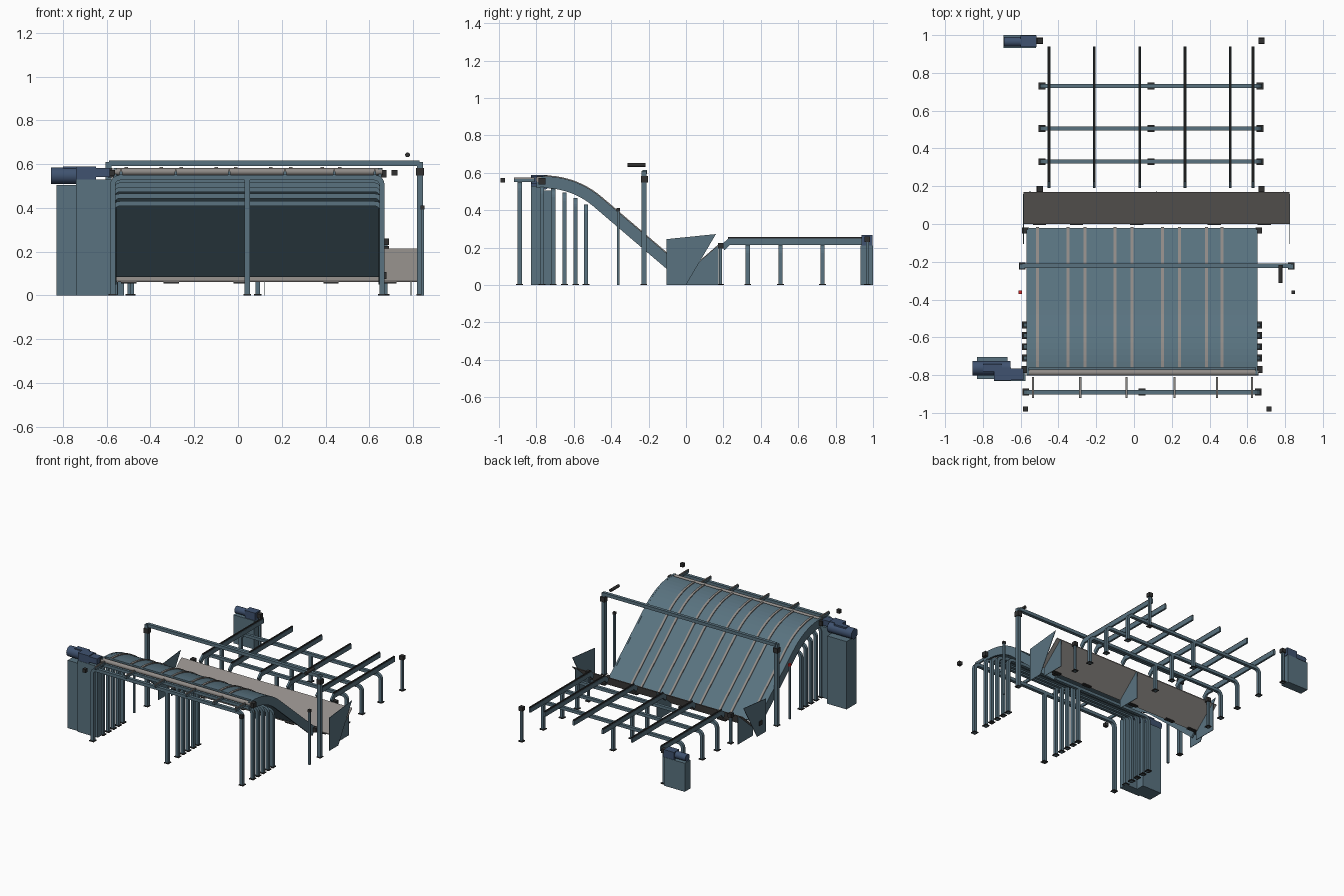
import bpy, bmesh, math
from mathutils import Vector, Matrix

if "Cube" in bpy.data.objects:
    bpy.data.objects.remove(bpy.data.objects["Cube"])


def mat(name, rgb):
    m = bpy.data.materials.new(name)
    m.diffuse_color = (*rgb, 1)
    m.use_nodes = True
    m.node_tree.nodes["Principled BSDF"].inputs["Base Color"].default_value = m.diffuse_color
    return m


BLUE = mat("frame_blue", (0.10, 0.17, 0.215))
NAVY = mat("motor_blue", (0.05, 0.085, 0.16))
DARK = mat("dark_metal", (0.03, 0.03, 0.03))
GREY = mat("grey_metal", (0.28, 0.26, 0.245))
RED = mat("red", (0.6, 0.02, 0.02))


def finish(name, bm, m):
    bmesh.ops.recalc_face_normals(bm, faces=bm.faces)
    me = bpy.data.meshes.new(name)
    bm.to_mesh(me)
    bm.free()
    me.materials.append(m)
    ob = bpy.data.objects.new(name, me)
    bpy.context.collection.objects.link(ob)
    return ob


def box(name, x0, x1, y0, y1, z0, z1, m=BLUE):
    bm = bmesh.new()
    bmesh.ops.create_cube(bm, size=1)
    for v in bm.verts:
        v.co = Vector((x0 + (v.co.x + .5) * (x1 - x0),
                       y0 + (v.co.y + .5) * (y1 - y0),
                       z0 + (v.co.z + .5) * (z1 - z0)))
    return finish(name, bm, m)


def cube(name, x, y, z, s=0.03, m=DARK):
    return box(name, x - s/2, x + s/2, y - s/2, y + s/2, z - s/2, z + s/2, m)


def rod(name, axis, centre, length, r, m, seg=20):
    bm = bmesh.new()
    bmesh.ops.create_cone(bm, cap_ends=True, segments=seg, radius1=r, radius2=r, depth=length)
    turn = Matrix.Rotation(math.pi/2, 4, 'Y' if axis == 'x' else 'X')
    bm.transform(Matrix.Translation(centre) @ turn)
    for f in bm.faces:
        f.smooth = len(f.verts) == 4
    for e in bm.edges:
        e.smooth = all(f.smooth for f in e.link_faces)
    return finish(name, bm, m)


def prism(name, pts, axis, lo, hi, m=BLUE):
    """Extrude a 2D outline: axis x takes (y, z) points, axis y takes (x, z) points."""
    put = (lambda p, t: (t, p[0], p[1])) if axis == 'x' else (lambda p, t: (p[0], t, p[1]))
    bm = bmesh.new()
    a = [bm.verts.new(put(p, lo)) for p in pts]
    b = [bm.verts.new(put(p, hi)) for p in pts]
    bm.faces.new(a)
    bm.faces.new(b)
    for i in range(len(pts)):
        j = (i + 1) % len(pts)
        bm.faces.new((a[i], a[j], b[j], b[i]))
    return finish(name, bm, m)


def post(name, x, y, top, w=0.02):
    box(name, x - w/2, x + w/2, y - w/2, y + w/2, 0, top)
    box(name + "_foot", x - .017, x + .017, y - .017, y + .017, 0, 0.006, DARK)


def support_frame(name, x0, x1, y, top, w=0.022):
    """Bent square tube: two legs with rounded corners, a crossbar and a middle leg."""
    def path(r, d):
        cx0, cx1, cz = x0 + .045, x1 - .045, top - .045
        arcs = [(cx0, math.pi - k*math.pi/10) for k in range(6)] + \
               [(cx1, math.pi/2 - k*math.pi/10) for k in range(6)]
        return [(x0 + d, 0)] + [(cx + r*math.cos(a), cz + r*math.sin(a)) for cx, a in arcs] + [(x1 - d, 0)]
    prism(name, path(.045, 0) + path(.045 - w, w)[::-1], 'y', y - w/2, y + w/2)
    mid = (x0 + x1) / 2
    box(name + "_middle_leg", mid - w/2, mid + w/2, y - w/2, y + w/2, 0, top - w)
    for x in (x0 + w/2, mid, x1 - w/2):
        box(name + "_foot", x - .018, x + .018, y - .018, y + .018, 0, 0.006, DARK)


# Curved deck path (y, z) with normals: flat, arc, straight slope
SLOPE = math.radians(40.5)
path = [((-0.80, 0.58), 0.0)]
for k in range(11):
    a = SLOPE * k / 10
    path.append(((-0.76 + .47*math.sin(a), 0.58 - .47*(1 - math.cos(a))), a))
end_y, end_z = path[-1][0]
path.append(((-0.02, end_z - (-0.02 - end_y)*math.tan(SLOPE)), SLOPE))


def band(name, upper, lower, x0, x1, m, trim=0):
    off = lambda d: [(p[0] + d*math.sin(a), p[1] + d*math.cos(a)) for p, a in path[trim:]]
    return prism(name, off(upper) + off(lower)[::-1], 'x', x0, x1, m)


band("deck_belt", 0, -.015, -.557, .643, BLUE, 1)
for x0, x1 in ((-.569, -.556), (.642, .655)):
    band("deck_side_frame", .001, -.062, x0, x1, BLUE)
for x in (-.51, -.35, -.26, -.10, -.01, .15, .24, .385, .465):
    band("deck_slat", .006, -.001, x - .008, x + .008, GREY, 1)

# Head roller and bearings of the deck
rod("head_roller", 'x', (.045, -.787, .565), 1.23, .016, GREY)
for x in (-.577, .662):
    cube("head_bearing", x, -.77, .555, .035)
    cube("foot_bearing", x, -.035, .09, .032)

# Support frames under the deck
for y, top in ((-.77, .535), (-.71, .515), (-.65, .495), (-.59, .465), (-.535, .43)):
    support_frame("deck_support", -.585, .67, y, top)

# Infeed stand with short rails
support_frame("infeed_support", -.585, .67, -.89, .55, .024)
for x in (-.535, -.285, -.04, .215, .44, .625):
    box("infeed_rail", x - .006, x + .006, -.92, -.81, .55, .567)
    box("infeed_rail_strip", x - .004, x + .004, -.92, -.81, .567, .574, GREY)
for x in (-.575, .715):
    cube("infeed_sensor", x, -.98, .56, .026)

# Outfeed stand with long rails and drooping noses
for y in (.33, .505, .73):
    support_frame("outfeed_support", -.498, .678, y, .215)
RAIL = [(.94, .215), (.94, .248), (.225, .248), (.19, .215), (.205, .185), (.235, .215)]
for x in (-.45, -.21, .03, .27, .51, .63):
    prism("outfeed_rail", RAIL, 'x', x - .007, x + .007)
    box("outfeed_rail_strip", x - .004, x + .004, .225, .94, .248, .256, DARK)
for x in (-.498, .675):
    for y, z in ((.185, .21), (.97, .245)):
        cube("outfeed_bearing", x, y, z, .03)
        post("outfeed_post", x, y, z - .015, .016)

# Sloping transfer plate, gussets, tabs and side guards
prism("transfer_plate", [(0, .06), (.17, .208), (.17, .214), (0, .066)], 'x', -.585, .822, GREY)
for x in (-.55, .12, .79):
    prism("plate_gusset", [(0, 0), (.175, 0), (.175, .205), (.165, .205), (0, .06)], 'x', x - .002, x + .002)
for x in (-.305, .015, .425, -.5, .69):
    box("plate_tab", x - .035, x + .035, -.004, .02, .055, .062, DARK)
for x in (-.585, .825):
    prism("side_guard", [(-.105, 0), (-.105, .245), (.16, .272), (0, 0)], 'x', x - .002, x + .002)

# Overhead gantry with scanner rod
box("gantry_beam", -.59, .83, -.232, -.208, .592, .616)
for x in (-.592, .832):
    post("gantry_post", x, -.225, .61, .026)
    cube("gantry_joint", x, -.222, .565, .036)
rod("scanner_rod", 'y', (.775, -.265, .642), .095, .011, DARK)

# Light barrier posts
for x, m in ((-.602, RED), (.843, DARK)):
    box("barrier_post", x - .007, x + .007, -.369, -.355, 0, .395)
    cube("barrier_head", x, -.362, .402, .018, m)

# Head drive: cabinets, motor and gearbox
box("head_drive_cabinet", -.83, -.67, -.82, -.705, 0, .505)
box("head_drive_plinth", -.74, -.575, -.83, -.765, 0, .53)
rod("head_motor", 'x', (-.755, -.763, .547), .20, .038, NAVY)
box("head_motor_terminal", -.80, -.70, -.78, -.74, .56, .588, NAVY)
box("head_gearbox", -.74, -.65, -.828, -.76, .53, .588, NAVY)
box("head_gear_shaft", -.65, -.585, -.825, -.765, .54, .582, NAVY)

# Outfeed drive
box("outfeed_drive_cabinet", -.69, -.52, .932, 1.0, 0, .212)
rod("outfeed_motor", 'x', (-.64, .965, .24), .095, .026, NAVY)
box("outfeed_gearbox", -.60, -.515, .937, .998, .212, .268, NAVY)
